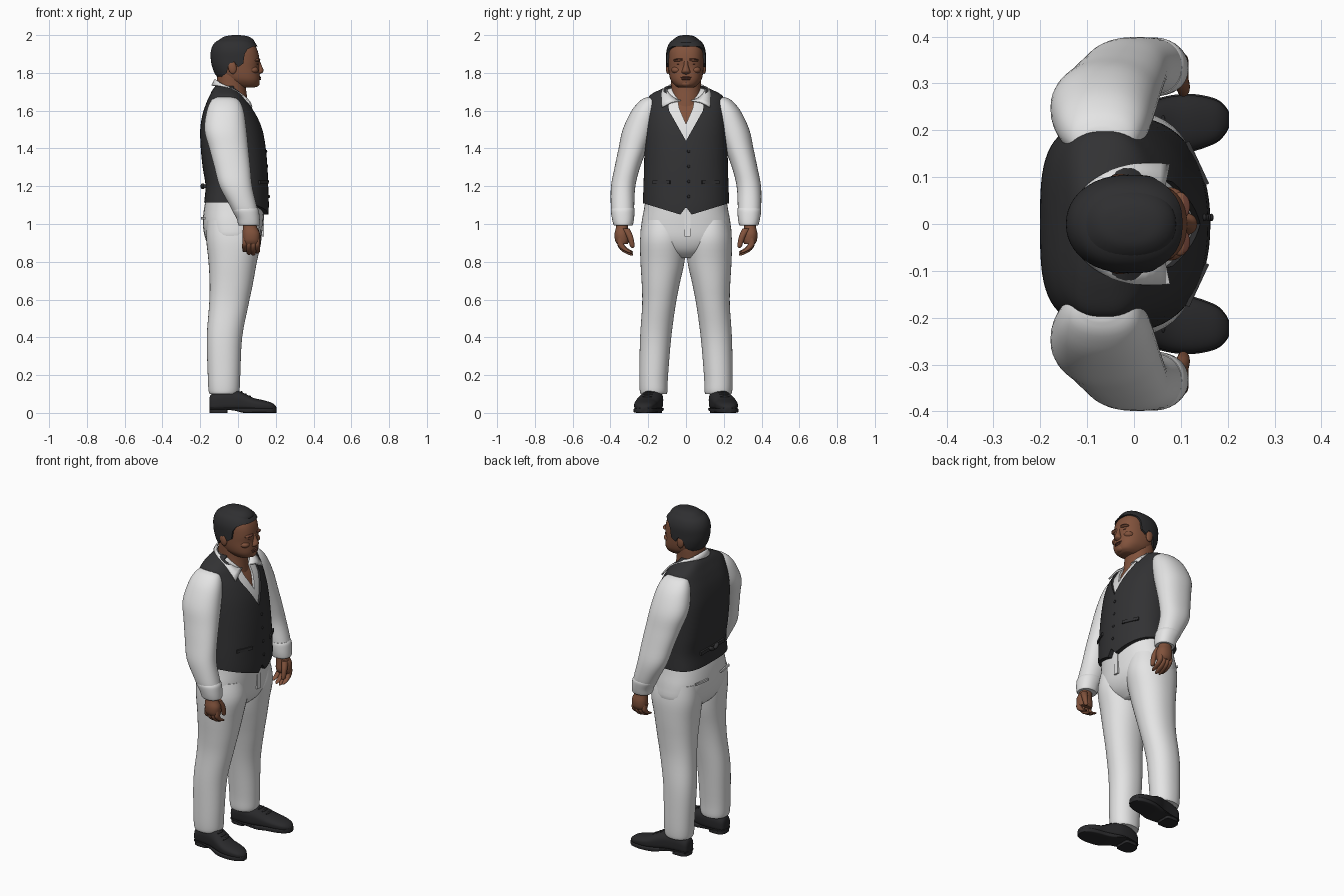
import bpy, bmesh, math
from mathutils import Matrix


def material(name, r, g, b):
    m = bpy.data.materials.new(name)
    m.diffuse_color = (r, g, b, 1)
    return m


WHITE = material("white_cloth", 0.78, 0.78, 0.78)
VEST = material("charcoal_cloth", 0.032, 0.032, 0.034)
HAIR = material("black_hair", 0.028, 0.028, 0.03)
SHOE = material("black_leather", 0.022, 0.022, 0.024)
SKIN = material("brown_skin", 0.22, 0.085, 0.045)
LIP = material("dark_skin", 0.13, 0.045, 0.03)


def finish(name, bm, mat):
    bmesh.ops.recalc_face_normals(bm, faces=bm.faces)
    me = bpy.data.meshes.new(name)
    bm.to_mesh(me)
    bm.free()
    ob = bpy.data.objects.new(name, me)
    bpy.context.collection.objects.link(ob)
    if mat:
        me.materials.append(mat)
    return ob


def catmull(rings, steps):
    """Smoothly interpolate rows of numbers."""
    out, n = [], len(rings)
    for i in range(n - 1):
        rows = [rings[max(i - 1, 0)], rings[i], rings[i + 1], rings[min(i + 2, n - 1)]]
        for k in range(steps):
            t = k / steps
            out.append([0.5 * (2 * b + (c - a) * t + (2 * a - 5 * b + 4 * c - d) * t * t
                               + (3 * b - a - 3 * c + d) * t ** 3) for a, b, c, d in zip(*rows)])
    return out + [list(rings[-1])]


def loft(name, rings, mat, axis="z", p=(2.2, 2.2), side=1, n=40, steps=4, grow=0.0):
    """Rings are (t, a0, a1, b0, b1): a is x (or z along the x axis), b is y."""
    bm, rows = bmesh.new(), []
    for t, a0, a1, b0, b1 in catmull(rings, steps):
        ca, cb = (a0 + a1) / 2, (b0 + b1) / 2
        ra, rb = max((a1 - a0) / 2 + grow, 0.002), max((b1 - b0) / 2 + grow, 0.002)
        row = []
        for i in range(n):
            c, s = math.cos(2 * math.pi * i / n), math.sin(2 * math.pi * i / n)
            e = 2 / (p[0] if c >= 0 else p[1])
            a = ca + ra * math.copysign(abs(c) ** e, c)
            b = (cb + rb * math.copysign(abs(s) ** e, s)) * side
            row.append(bm.verts.new((a, b, t) if axis == "z" else (t, b, a)))
        rows.append(row)
    for u, v in zip(rows, rows[1:]):
        for i in range(n):
            j = (i + 1) % n
            bm.faces.new((u[i], u[j], v[j], v[i]))
    bm.faces.new(rows[0])
    bm.faces.new(rows[-1])
    return finish(name, bm, mat)


def sym(rings):
    """Centred rings from (z, x0, x1, half_width)."""
    return [(z, a, b, -h, h) for z, a, b, h in rings]


def blob(name, loc, size, mat, rot=0.0, axis="X"):
    bm = bmesh.new()
    bmesh.ops.create_uvsphere(bm, u_segments=20, v_segments=12, radius=1)
    bm.transform(Matrix.Translation(loc) @ Matrix.Rotation(rot, 4, axis) @ Matrix.Diagonal((*size, 1)))
    return finish(name, bm, mat)


def box(name, loc, size, mat, rot=0.0):
    bm = bmesh.new()
    bmesh.ops.create_cube(bm, size=1)
    bm.transform(Matrix.Translation(loc) @ Matrix.Rotation(rot, 4, "Z") @ Matrix.Diagonal((*size, 1)))
    return finish(name, bm, mat)


def cut(ob, pts, axis, lo, hi):
    """Subtract a prism: pts are (y, z) along x, or (x, z) along y."""
    bm = bmesh.new()
    ends = [[bm.verts.new((d, a, z) if axis == "x" else (a, d, z)) for a, z in pts] for d in (lo, hi)]
    n = len(pts)
    for i in range(n):
        j = (i + 1) % n
        bm.faces.new((ends[0][i], ends[0][j], ends[1][j], ends[1][i]))
    bm.faces.new(ends[0])
    bm.faces.new(ends[1])
    tool = finish("cutter", bm, None)
    tool.hide_render = True
    mod = ob.modifiers.new("cut", "BOOLEAN")
    mod.operation, mod.solver, mod.object = "DIFFERENCE", "EXACT", tool
    bpy.context.view_layer.objects.active = ob
    bpy.ops.object.modifier_apply(modifier=mod.name)
    bpy.data.objects.remove(tool)


# Torso: vest, shirt and chest share one set of sections
torso = sym([(1.03, -.175, .16, .222), (1.1, -.18, .163, .228), (1.2, -.172, .16, .225), (1.3, -.187, .156, .222),
             (1.4, -.197, .147, .22), (1.5, -.2, .13, .217), (1.58, -.188, .102, .212), (1.64, -.168, .068, .205),
             (1.68, -.15, .04, .192), (1.71, -.135, .015, .14), (1.73, -.12, 0, .09)])
vest = loft("vest", torso, VEST, p=(2.2, 3.4), n=64, steps=5)
cut(vest, [(0, 1.44), (.09, 1.6), (.115, 1.8), (-.115, 1.8), (-.09, 1.6)], "x", -.02, .4)
cut(vest, [(-.4, .9), (.4, .9), (.4, 1.113), (.22, 1.108), (.03, 1.05), (.004, 1.085),
           (-.004, 1.085), (-.03, 1.05), (-.22, 1.108), (-.4, 1.113)], "x", -.01, .4)
cut(vest, [(-.4, .9), (.4, .9), (.4, 1.113), (-.4, 1.113)], "x", -.4, .0)
shirt = loft("shirt", torso[2:], WHITE, p=(2.2, 3.4), n=64, steps=5, grow=-.012)
cut(shirt, [(0, 1.53), (.035, 1.61), (.07, 1.8), (-.07, 1.8), (-.035, 1.61)], "x", -.02, .4)
loft("chest", torso[4:], SKIN, p=(2.2, 3.0), grow=-.024)

# Vest details
for k in range(4):
    z = 1.385 - .08 * k
    blob("vest_button", (.149 + (1.4 - z) * .062, .014, z), (.005, .008, .008), SHOE)
for s in (1, -1):
    box("vest_pocket", (.135, s * .13, 1.22), (.009, .1, .018), VEST, s * math.radians(25))
    blob("back_bow", (-.187, s * .022, 1.2), (.012, .024, .012), VEST, s * .5)
box("back_strap", (-.176, 0, 1.2), (.012, .22, .02), VEST)

# Shirt collar: folded strip around the neck, ending in two points
bm, N, strip = bmesh.new(), 40, []
for i in range(N + 1):
    t = 2 * i / N - 1
    s, sg = abs(t), (1 if t >= 0 else -1)
    a, q = math.radians(162) * s, math.radians(115) * s
    r = .106 + .035 * s * s
    top = (-.035 - .088 * math.cos(a), sg * .088 * math.sin(a), 1.768 - .115 * (1 - math.cos(a)) / 2)
    low = (-.035 - r * math.cos(q) + .052 * s * s, sg * r * math.sin(q), 1.735 - .115 * s ** 5)
    mid = [(u + v) / 2 + e for u, v, e in zip(top, low, (.004, 0, .008))]
    strip.append([bm.verts.new(c) for c in (top, mid, low)])
for u, v in zip(strip, strip[1:]):
    for k in range(2):
        bm.faces.new((u[k], v[k], v[k + 1], u[k + 1]))
collar = finish("shirt_collar", bm, WHITE)
collar.modifiers.new("thick", "SOLIDIFY").thickness = .008

# Neck and head
loft("neck", sym([(1.58, -.13, .06, .085), (1.66, -.12, .05, .08), (1.72, -.113, .042, .078),
                  (1.78, -.11, .04, .08), (1.83, -.1, .04, .08)]), SKIN)
skull = sym([(1.722, .0, .085, .04), (1.735, -.04, .107, .06), (1.76, -.08, .115, .08), (1.79, -.108, .115, .089),
             (1.83, -.125, .111, .093), (1.87, -.133, .113, .094), (1.92, -.132, .103, .092),
             (1.96, -.112, .078, .075), (1.982, -.07, .042, .045), (1.988, -.03, .0, .015)])
loft("head", skull, SKIN, p=(2.5, 2.1), n=48)
hair = loft("hair", skull[2:], HAIR, p=(2.5, 2.1), n=48, grow=.011)
cut(hair, [(.3, 1.95), (.08, 1.94), (.05, 1.925), (.035, 1.9), (.028, 1.85), (.0, 1.83), (-.02, 1.86),
           (-.05, 1.84), (-.06, 1.8), (-.1, 1.768), (-.1, 1.6), (.3, 1.6)], "y", -.3, .3)
loft("hair_top", sym([(1.935, -.1, .06, .06), (1.955, -.12, .088, .078), (1.975, -.1, .082, .068),
                      (1.993, -.07, .055, .045), (2.0, -.03, .01, .015)]), HAIR)

# Face
loft("nose", sym([(1.792, .09, .114, .012), (1.802, .09, .13, .023), (1.815, .09, .135, .02),
                  (1.84, .09, .125, .012), (1.868, .09, .114, .012)]), SKIN, n=20)
blob("upper_lip", (.112, 0, 1.776), (.01, .03, .005), LIP)
blob("lower_lip", (.112, 0, 1.767), (.011, .026, .006), LIP)
blob("chin", (.095, 0, 1.744), (.02, .03, .018), SKIN)
for s in (1, -1):
    blob("brow_ridge", (.098, s * .038, 1.868), (.02, .03, .009), SKIN, s * -.08)
    blob("eyebrow", (.106, s * .038, 1.872), (.0135, .024, .004), LIP, s * -.08)
    blob("eye", (.1, s * .036, 1.848), (.008, .015, .005), LIP)
    blob("cheek", (.078, s * .05, 1.815), (.03, .028, .02), SKIN)
    blob("ear", (-.03, s * .096, 1.828), (.022, .011, .034), SKIN, -.15, "Y")

# Trouser seat
loft("trouser_seat", sym([(.82, -.08, .05, .06), (.86, -.14, .095, .16), (.92, -.172, .122, .236),
                          (1.0, -.186, .132, .236), (1.08, -.18, .138, .222), (1.15, -.165, .14, .212)]),
     WHITE, p=(2.3, 2.5), n=48)
box("trouser_fly", (.132, .008, 1.0), (.01, .03, .13), WHITE)

for side, tag in ((1, "left"), (-1, "right")):
    # Trouser leg with a slightly flared hem
    loft(tag + "_trouser_leg", [(1.02, -.165, .11, .02, .228), (.92, -.168, .124, 0, .243), (.8, -.156, .1, .008, .241),
                                (.68, -.15, .078, .034, .234), (.57, -.153, .055, .055, .232), (.4, -.165, .022, .078, .243),
                                (.2, -.16, .012, .095, .247), (.12, -.156, .008, .098, .245), (.1, -.15, .0, .102, .24)],
         WHITE, side=side, p=(2.1, 2.3))
    box(tag + "_back_pocket", (-.184, side * .11, 1.03), (.008, .1, .012), WHITE, side * -.15)

    # Sleeve, cuff
    loft(tag + "_sleeve", [(1.672, -.11, -.03, .15, .205), (1.655, -.14, .005, .14, .24), (1.6, -.165, .03, .14, .288),
                           (1.5, -.178, .045, .165, .335), (1.4, -.152, .055, .205, .357), (1.3, -.125, .065, .243, .378),
                           (1.2, -.098, .075, .268, .397), (1.1, -.045, .098, .274, .398), (1.05, -.02, .11, .276, .392)],
         WHITE, side=side)
    loft(tag + "_cuff", [(1.085, -.03, .102, .274, .394), (1.07, -.03, .11, .272, .398), (1.03, -.008, .115, .275, .392),
                         (1.0, .0, .116, .28, .385), (.992, .005, .112, .285, .38)], WHITE, side=side)

    # Hand with curled fingers
    loft(tag + "_palm", [(1.02, .025, .095, .305, .368), (.985, .026, .1, .308, .37), (.95, .024, .115, .304, .378),
                         (.915, .025, .116, .3, .376), (.895, .03, .112, .308, .366)], SKIN, side=side, n=24)
    for k, (x, drop) in enumerate(((.036, .016), (.058, .003), (.081, 0), (.103, .01))):
        path = [(.925, .345, .013), (.885, .345, .0135), (.858, .325, .0135), (.842, .3, .012), (.834, .288, .006)]
        loft(tag + "_finger", [(z + drop * (.93 - z) / .09, x - r, x + r, y - r * 1.3, y + r * 1.3) for z, y, r in path],
             SKIN, side=side, n=14)
    loft(tag + "_thumb", [(.975, .075, .108, .298, .34), (.94, .086, .118, .282, .318), (.905, .092, .119, .274, .304),
                          (.882, .094, .116, .272, .296), (.874, .1, .11, .278, .288)], SKIN, side=side, n=14)

    # Shoe: upper, ankle, sole, heel and laces
    upper = [(-.152, .03, .07, .155, .195), (-.14, .015, .1, .135, .215), (-.08, .015, .122, .122, .225),
             (-.02, .015, .122, .122, .238), (.03, .015, .105, .135, .258), (.08, .015, .08, .15, .272),
             (.13, .015, .068, .159, .274), (.175, .015, .055, .176, .264), (.195, .017, .042, .195, .248),
             (.203, .02, .03, .21, .235)]
    loft(tag + "_shoe_upper", upper, SHOE, axis="x", side=side, p=(2.2, 4))
    sole = [(x, .012 if x > -.05 else .018, .026, a - .003, b + .003) for x, _, _, a, b in upper]
    sole = [(x, 0 if x > .02 else z0, z1, a, b) for x, z0, z1, a, b in sole]
    loft(tag + "_sole", sole, SHOE, axis="x", side=side, p=(6, 6))
    loft(tag + "_heel", [(0, -.152, -.055, .128, .222), (.012, -.152, -.055, .128, .222), (.028, -.15, -.055, .13, .22)],
         SHOE, side=side, p=(6, 2.4))
    for k in range(3):
        blob(tag + "_lace", (.018 + .022 * k, side * (.194 + .006 * k), .109 - .0115 * k), (.006, .026, .006), SHOE)

# Smooth shading with crisp edges
for ob in bpy.context.scene.objects:
    ob.select_set(ob.type == "MESH")
bpy.context.view_layer.objects.active = vest
bpy.ops.object.shade_smooth_by_angle(angle=math.radians(40))
